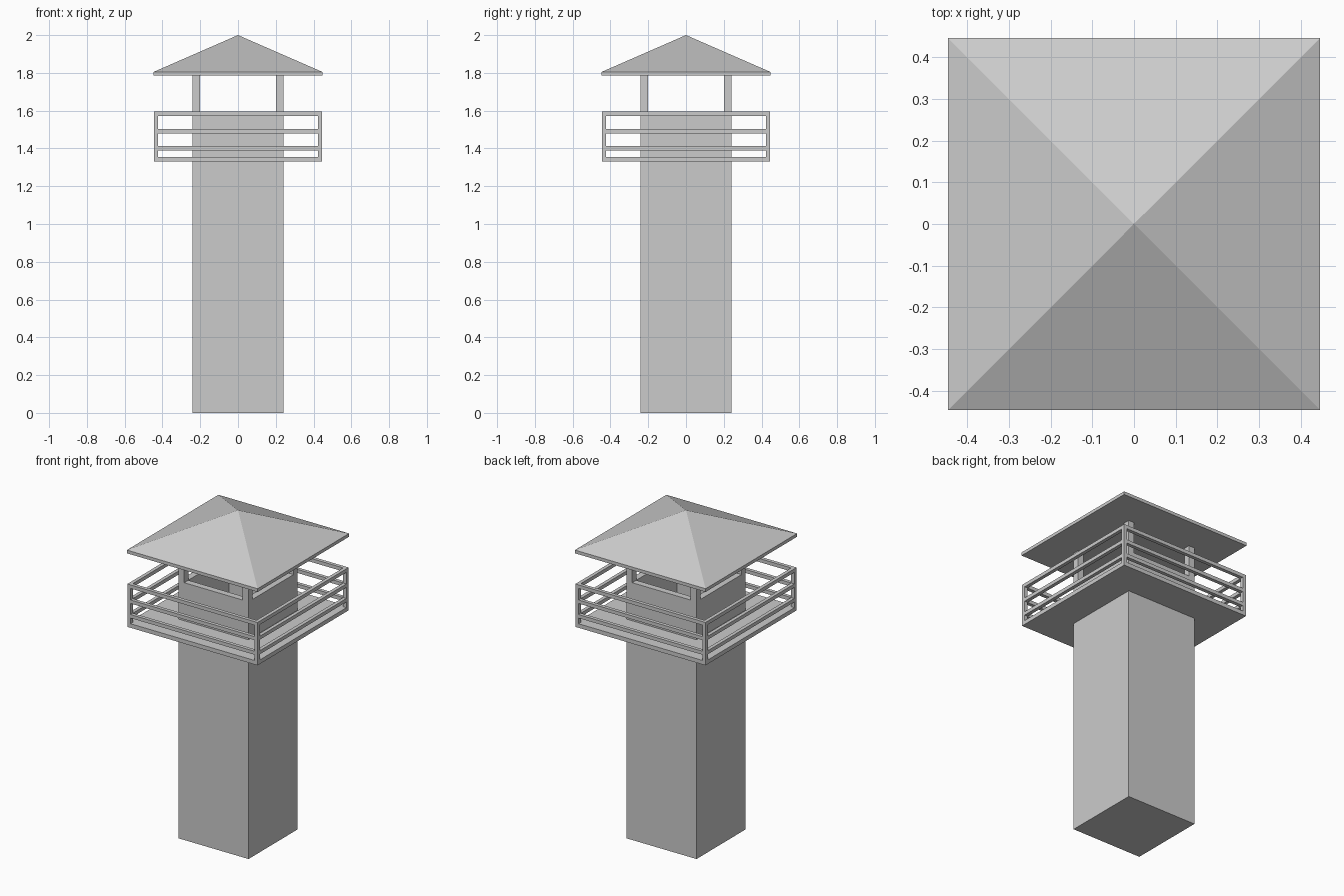
import bpy, bmesh

if "Cube" in bpy.data.objects:
    bpy.data.objects.remove(bpy.data.objects["Cube"])

def box(name, x0, x1, y0, y1, z0, z1):
    bm = bmesh.new()
    bmesh.ops.create_cube(bm, size=1)
    for v in bm.verts:
        v.co.x = x1 if v.co.x > 0 else x0
        v.co.y = y1 if v.co.y > 0 else y0
        v.co.z = z1 if v.co.z > 0 else z0
    me = bpy.data.meshes.new(name)
    bm.to_mesh(me)
    bm.free()
    ob = bpy.data.objects.new(name, me)
    bpy.context.collection.objects.link(ob)
    return ob

def square_ring(name, outer, width, z0, z1):
    # square frame: inner and outer loops joined into a closed solid
    bm = bmesh.new()
    corners = [(-1, -1), (1, -1), (1, 1), (-1, 1)]
    loops = [[bm.verts.new((sx * r, sy * r, z)) for sx, sy in corners]
             for r, z in ((outer, z0), (outer, z1), (outer - width, z1), (outer - width, z0))]
    for k in range(4):
        a, b = loops[k], loops[(k + 1) % 4]
        for i in range(4):
            j = (i + 1) % 4
            bm.faces.new((a[i], a[j], b[j], b[i]))
    me = bpy.data.meshes.new(name)
    bm.to_mesh(me)
    bm.free()
    ob = bpy.data.objects.new(name, me)
    bpy.context.collection.objects.link(ob)

T, P, R = 0.24, 0.445, 0.447

# Tower shaft, gallery deck and parapet
box("tower_shaft", -T, T, -T, T, 0, 1.355)
box("gallery_deck", -P, P, -P, P, 1.33, 1.355)
square_ring("cabin_parapet", T, 0.04, 1.355, 1.59)

# Gallery railing
for i, z in enumerate((1.39, 1.48, 1.573)):
    square_ring(f"gallery_rail_{i}", P, 0.022, z, z + 0.022)

# Corner posts of the railing and of the cabin
def corner_posts(name, outer, w, z0, z1):
    for sx in (-1, 1):
        for sy in (-1, 1):
            xs = sorted((sx * outer, sx * (outer - w)))
            ys = sorted((sy * outer, sy * (outer - w)))
            box(f"{name}_{sx}_{sy}", *xs, *ys, z0, z1)

corner_posts("railing_post", P, 0.022, 1.355, 1.595)
corner_posts("roof_post", T, 0.04, 1.59, 1.79)

# Pyramid roof with a thin eave
bm = bmesh.new()
corners = [(-R, -R), (R, -R), (R, R), (-R, R)]
low = [bm.verts.new((x, y, 1.785)) for x, y in corners]
high = [bm.verts.new((x, y, 1.805)) for x, y in corners]
apex = bm.verts.new((0, 0, 2.0))
bm.faces.new(low[::-1])
for i in range(4):
    j = (i + 1) % 4
    bm.faces.new((low[i], low[j], high[j], high[i]))
    bm.faces.new((high[i], high[j], apex))
me = bpy.data.meshes.new("roof")
bm.to_mesh(me)
bm.free()
bpy.context.collection.objects.link(bpy.data.objects.new("roof", me))
